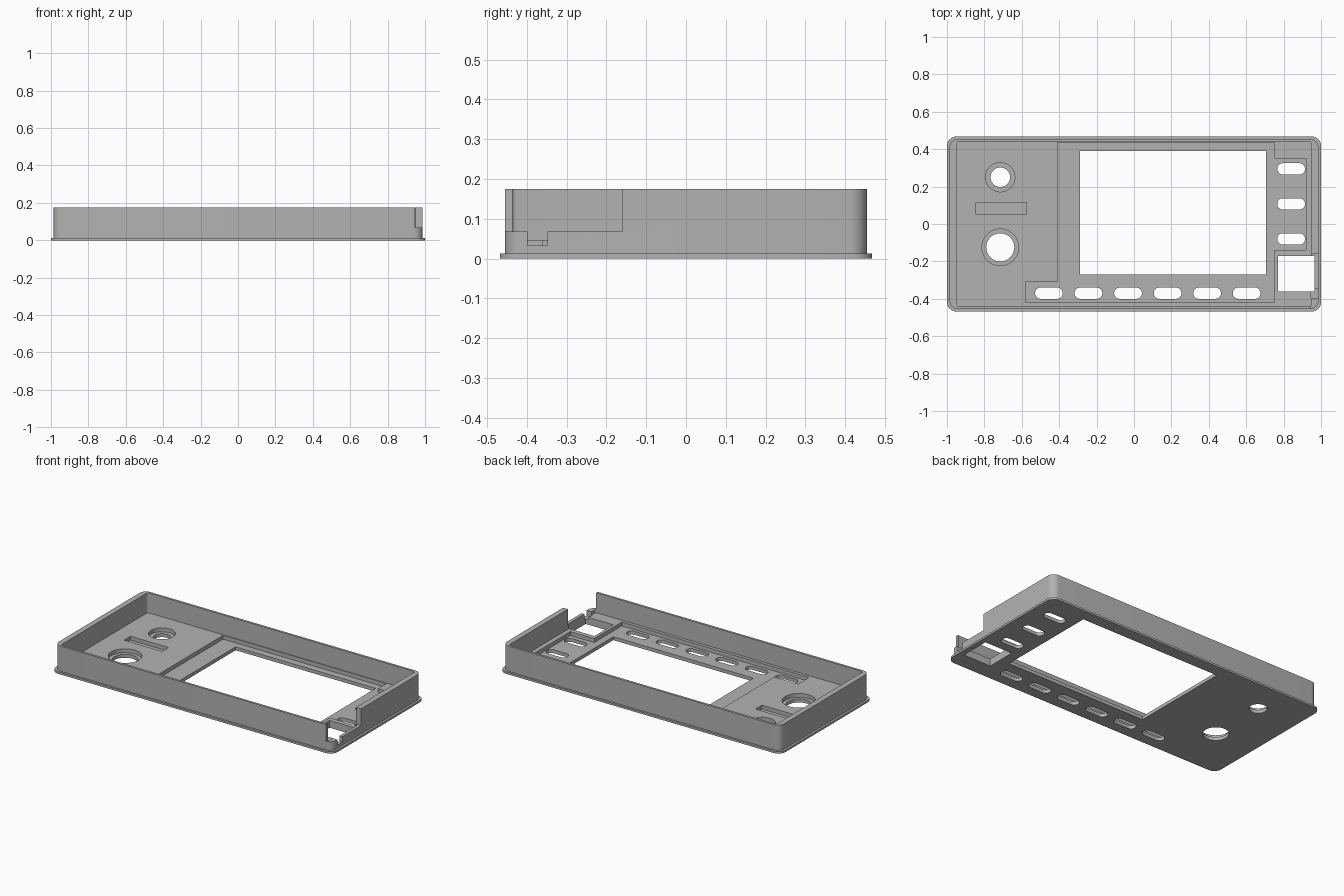
import bpy
import bmesh
from math import sin, cos, pi, radians

if "Cube" in bpy.data.objects:
    bpy.data.objects.remove(bpy.data.objects["Cube"], do_unlink=True)

grey = bpy.data.materials.new("plain grey")
grey.use_nodes = True
colour = (0.45, 0.45, 0.45, 1)
grey.diffuse_color = colour
grey.node_tree.nodes["Principled BSDF"].inputs["Base Color"].default_value = colour

TOP, FLANGE, DECK, FLOOR = 0.175, 0.013, 0.047, 0.022
ABOVE, BELOW = 0.3, -0.1


def rounded(cx, cy, w, d, r, steps=8):
    """Outline of a rectangle with rounded corners."""
    pts = []
    for i, (sx, sy) in enumerate(((1, 1), (-1, 1), (-1, -1), (1, -1))):
        for k in range(steps + 1):
            a = (i + k / steps) * pi / 2
            pts.append((cx + sx * (w / 2 - r) + r * cos(a),
                        cy + sy * (d / 2 - r) + r * sin(a)))
    return pts


def circle(cx, cy, r, n=48):
    return [(cx + r * cos(2 * pi * k / n), cy + r * sin(2 * pi * k / n)) for k in range(n)]


def box(x0, x1, y0, y1):
    return [(x0, y0), (x1, y0), (x1, y1), (x0, y1)]


def prism(name, outline, z0, z1):
    bm = bmesh.new()
    face = bm.faces.new([bm.verts.new((x, y, z0)) for x, y in outline])
    new = bmesh.ops.extrude_face_region(bm, geom=[face])["geom"]
    bmesh.ops.translate(bm, vec=(0, 0, z1 - z0),
                        verts=[g for g in new if isinstance(g, bmesh.types.BMVert)])
    bmesh.ops.recalc_face_normals(bm, faces=bm.faces)
    mesh = bpy.data.meshes.new(name)
    bm.to_mesh(mesh)
    bm.free()
    mesh.materials.append(grey)
    obj = bpy.data.objects.new(name, mesh)
    bpy.context.collection.objects.link(obj)
    return obj


def combine(target, outline, z0, z1, operation="DIFFERENCE"):
    """Cut a prism out of the target, or join one to it."""
    tool = prism("cutter", outline, z0, z1)
    tool.hide_render = True
    mod = target.modifiers.new("shape", "BOOLEAN")
    mod.operation, mod.solver, mod.object = operation, "EXACT", tool
    bpy.context.view_layer.objects.active = target
    bpy.ops.object.modifier_apply(modifier=mod.name)
    bpy.data.objects.remove(tool, do_unlink=True)


# Wall block standing on a wider flange, hollowed down to the deck
case = prism("case_shell", rounded(0, 0, 2, 0.936, 0.05), 0, FLANGE)
combine(case, rounded(0, 0, 1.972, 0.91, 0.045), 0.005, TOP, "UNION")
combine(case, rounded(0, 0, 1.9, 0.88, 0.015), DECK, ABOVE)

# Stepped recess around the screen and the buttons
recess = [(-0.41, 0.435), (0.75, 0.435), (0.75, 0.35), (0.92, 0.35), (0.92, -0.14),
          (0.75, -0.14), (0.75, -0.42), (-0.58, -0.42), (-0.58, -0.31), (-0.41, -0.31)]
combine(case, recess, FLOOR, ABOVE)

# Screen window and the square corner opening
combine(case, box(-0.29, 0.705, -0.27, 0.39), BELOW, ABOVE)
combine(case, box(0.77, 0.965, -0.36, -0.17), BELOW, 0.1)

# Button slots along the front and the side
slots = [(-0.455 + 0.2115 * i, -0.37) for i in range(6)]
slots += [(0.84, 0.295 - 0.1875 * i) for i in range(3)]
for x, y in slots:
    combine(case, rounded(x, y, 0.148, 0.06, 0.029), BELOW, ABOVE)

# Counterbored knob holes and the blind slot between them
for y, hole, bore in ((0.25, 0.052, 0.078), (-0.125, 0.075, 0.098)):
    combine(case, circle(-0.715, y, bore), FLOOR, 0.1)
    combine(case, circle(-0.715, y, hole), BELOW, 0.1)
combine(case, box(-0.845, -0.575, 0.05, 0.115), FLOOR, 0.1)

# Corner notch in the walls with a small cable gap below it
combine(case, box(0.945, 1.2, -0.6, -0.16), 0.068, ABOVE)
combine(case, box(0.945, 1.2, -0.398, -0.348), 0.033, 0.1)

# Smooth the rounded corners and holes only
bpy.ops.object.select_all(action="DESELECT")
case.select_set(True)
bpy.context.view_layer.objects.active = case
bpy.ops.object.shade_smooth_by_angle(angle=radians(30))
